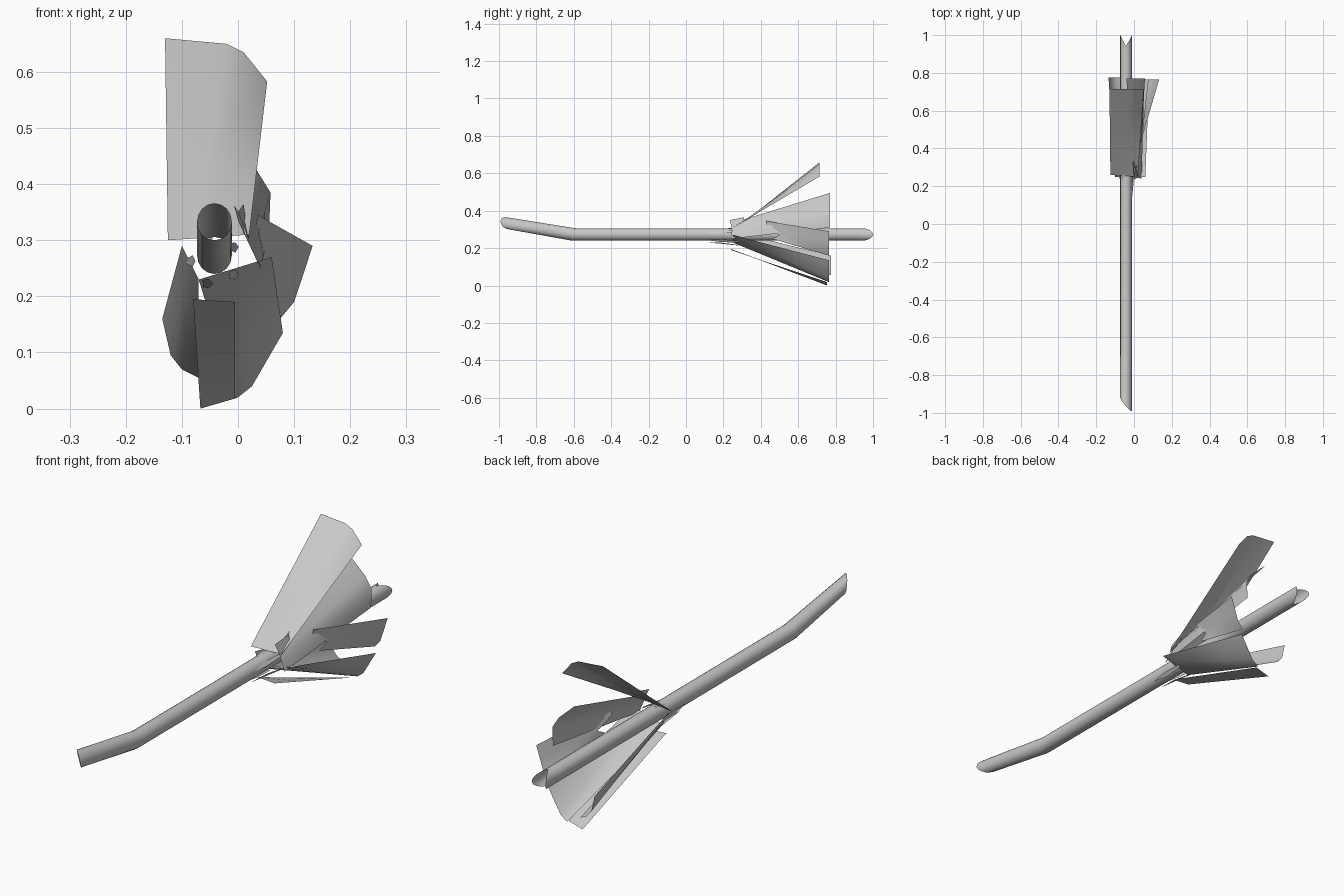
import bpy
import math
from mathutils import Vector

default = bpy.data.objects.get("Cube")
if default:
    bpy.data.objects.remove(default, do_unlink=True)

grey = bpy.data.materials.new("plain_grey")
grey.use_nodes = True
grey.diffuse_color = (0.58, 0.58, 0.58, 1)
grey.node_tree.nodes["Principled BSDF"].inputs["Base Color"].default_value = grey.diffuse_color

CX, CZ = -0.042, 0.273      # shaft axis
RX, RZ = 0.031, 0.033       # shaft radii


def loft(name, rows, closed=False):
    """Join rows of points with quads into one smooth sheet or tube."""
    n = len(rows[0])
    verts = [p for row in rows for p in row]
    faces = []
    for r in range(len(rows) - 1):
        for i in range(n if closed else n - 1):
            j = (i + 1) % n
            faces.append((r * n + i, r * n + j, (r + 1) * n + j, (r + 1) * n + i))
    mesh = bpy.data.meshes.new(name)
    mesh.from_pydata(verts, [], faces)
    mesh.materials.append(grey)
    mesh.shade_smooth()
    obj = bpy.data.objects.new(name, mesh)
    bpy.context.scene.collection.objects.link(obj)
    return obj


def petal(name, near, far, far_y, steps=3):
    """Thin sheet from the near edge to a far edge given as (x, z) points."""
    far = [Vector((x, far_y, z)) for x, z in far]
    near = [Vector(p) for p in near]
    if len(near) == 2:
        last = len(far) - 1
        near = [near[0].lerp(near[1], i / last) for i in range(len(far))]
    rows = [[a.lerp(b, s / steps) for a, b in zip(near, far)] for s in range(steps + 1)]
    return loft(name, rows)


# Shaft: forked far end, straight run, raised slanted tip
SIDES = 16
angles = [math.tau * i / SIDES for i in range(SIDES)]


def ring(place):
    points = []
    for a in angles:
        c, s = math.cos(a), math.sin(a)
        y, lift = place(c, s)
        points.append((CX + RX * c, y, CZ + lift + RZ * s))
    return points


loft("shaft", [
    ring(lambda c, s: (0.94 + 0.06 * abs(c), 0)),
    ring(lambda c, s: (0.9, 0)),
    ring(lambda c, s: (0.2, 0)),
    ring(lambda c, s: (-0.6 + 0.01 * s, 0)),
    ring(lambda c, s: (-0.955 - 0.035 * c - 0.01 * s, 0.06)),
], closed=True)

# Flared petals around the shaft
petal("top_petal", [(-0.125, 0.26, 0.3), (0.02, 0.25, 0.31)],
      [(-0.13, 0.66), (-0.02, 0.65), (0.01, 0.635), (0.052, 0.583)], 0.715)
petal("upper_left_petal", [(0, 0.25, 0.335), (0.04, 0.24, 0.25)],
      [(-0.04, 0.495), (0.03, 0.43), (0.058, 0.385), (0.055, 0.31)], 0.77)
petal("left_petal",
      [(0.035, 0.43, 0.345), (0.03, 0.43, 0.31), (0.045, 0.5, 0.27), (0.04, 0.46, 0.25)],
      [(0.133, 0.29), (0.115, 0.235), (0.1, 0.19), (0.075, 0.16)], 0.765)
petal("right_petal", [(-0.1, 0.25, 0.29), (-0.07, 0.25, 0.23)],
      [(-0.135, 0.16), (-0.12, 0.095), (-0.1, 0.07), (-0.07, 0.055)], 0.775)
petal("lower_left_petal", [(0.06, 0.25, 0.27), (-0.07, 0.25, 0.23)],
      [(0.08, 0.135), (0.025, 0.04), (0, 0.02), (-0.005, 0.018)], 0.765)
petal("bottom_petal", [(-0.08, 0.24, 0.195), (-0.005, 0.24, 0.19)],
      [(-0.067, 0), (-0.005, 0.018)], 0.755)

# Small pointed slivers where the petals meet the shaft
for i in range(5):
    a = math.tau * i / 5 + math.pi
    rows = []
    for y, r, w in ((0.11, 0.034, 0.02), (0.19, 0.04, 0.25), (0.28, 0.05, 0.1)):
        rows.append([(CX + r * math.cos(a + d), y, CZ - 0.01 + r * math.sin(a + d))
                     for d in (-w, w)])
    loft(f"base_sliver_{i + 1}", rows)

# Upright splinter beside the top petal
petal("top_splinter", [(0, 0.235, 0.35), (0.02, 0.245, 0.3)],
      [(0.01, 0.365), (0.015, 0.33)], 0.31, steps=1)
